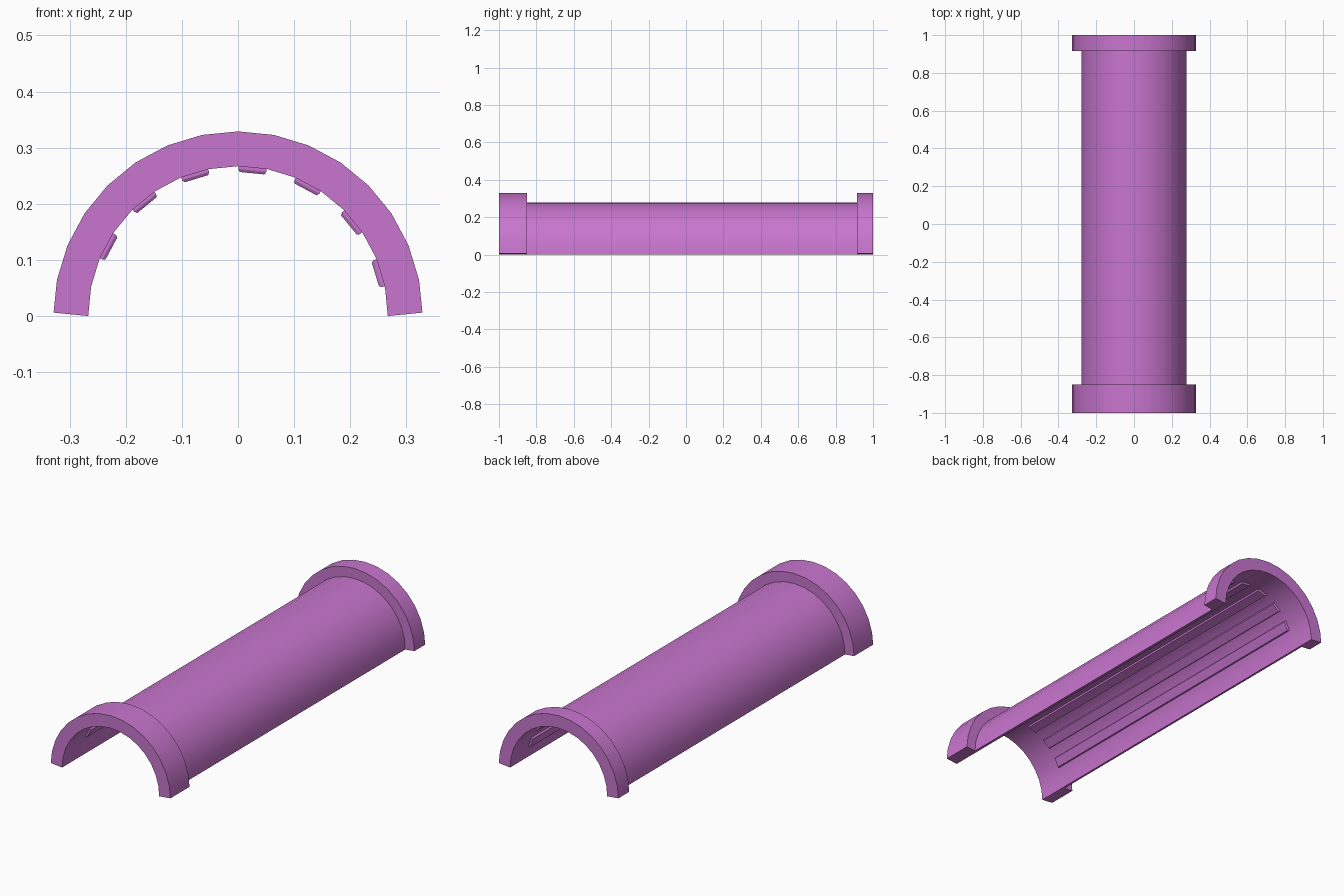
import bpy, bmesh, math
from mathutils import Vector

if "Cube" in bpy.data.objects:
    bpy.data.objects.remove(bpy.data.objects["Cube"])

R = 0.267            # inner radius of the half pipe
N = 16               # facets over the half circle
STEP = math.pi / N

mat = bpy.data.materials.new("orchid")
mat.diffuse_color = (0.58, 0.18, 0.62, 1)
mat.use_nodes = True
mat.node_tree.nodes["Principled BSDF"].inputs["Base Color"].default_value = mat.diffuse_color


def finish(name, bm):
    bmesh.ops.recalc_face_normals(bm, faces=bm.faces)
    mesh = bpy.data.meshes.new(name)
    bm.to_mesh(mesh)
    bm.free()
    obj = bpy.data.objects.new(name, mesh)
    bpy.context.collection.objects.link(obj)
    mesh.materials.append(mat)
    return obj


def direction(a):
    return Vector((math.cos(a), 0, math.sin(a)))


# Half-pipe shell with a raised collar at each end: (thickness, y) profile swept over the arc
collar, wall = 0.062, 0.012
profile = [(0, -1), (collar, -1), (collar, -0.85), (wall, -0.85),
           (wall, 0.915), (collar, 0.915), (collar, 1), (0, 1)]
bm = bmesh.new()
sections = []
for i in range(N + 1):
    # the rims are offset square to the outermost facets
    normal = direction(min(max(i, 0.5), N - 0.5) * STEP)
    sections.append([bm.verts.new(direction(i * STEP) * R + normal * t + Vector((0, y, 0)))
                     for t, y in profile])
for a, b in zip(sections, sections[1:]):
    for j in range(len(profile)):
        k = (j + 1) % len(profile)
        bm.faces.new((a[j], a[k], b[k], b[j]))
bm.faces.new(sections[0])
bm.faces.new(sections[-1])
shell = finish("half_pipe_shell", bm)

# Raised inner ribs on every second facet, tapered toward the bore
bm = bmesh.new()
flat = R * math.cos(STEP / 2)
half = R * math.sin(STEP / 2)
y0, y1 = -0.85, 0.865
for i in range(1, N - 1, 2):
    a = (i + 0.5) * STEP
    out, side = direction(a), direction(a + math.pi / 2)
    loops = []
    for depth, inset in ((-0.003, 0.001), (0.005, 0.001), (0.010, 0.004)):
        w = half - inset
        loops.append([bm.verts.new(out * (flat - depth) + side * s * w + Vector((0, y, 0)))
                      for s, y in ((-1, y0 + inset), (1, y0 + inset),
                                   (1, y1 - inset), (-1, y1 - inset))])
    for lo, hi in zip(loops, loops[1:]):
        for j in range(4):
            k = (j + 1) % 4
            bm.faces.new((lo[j], lo[k], hi[k], hi[j]))
    bm.faces.new(loops[0])
    bm.faces.new(loops[-1])
finish("inner_ribs", bm)

# Smooth the curved shell, keep collar edges sharp
bpy.ops.object.select_all(action='DESELECT')
shell.select_set(True)
bpy.context.view_layer.objects.active = shell
bpy.ops.object.shade_smooth_by_angle(angle=math.radians(30))
